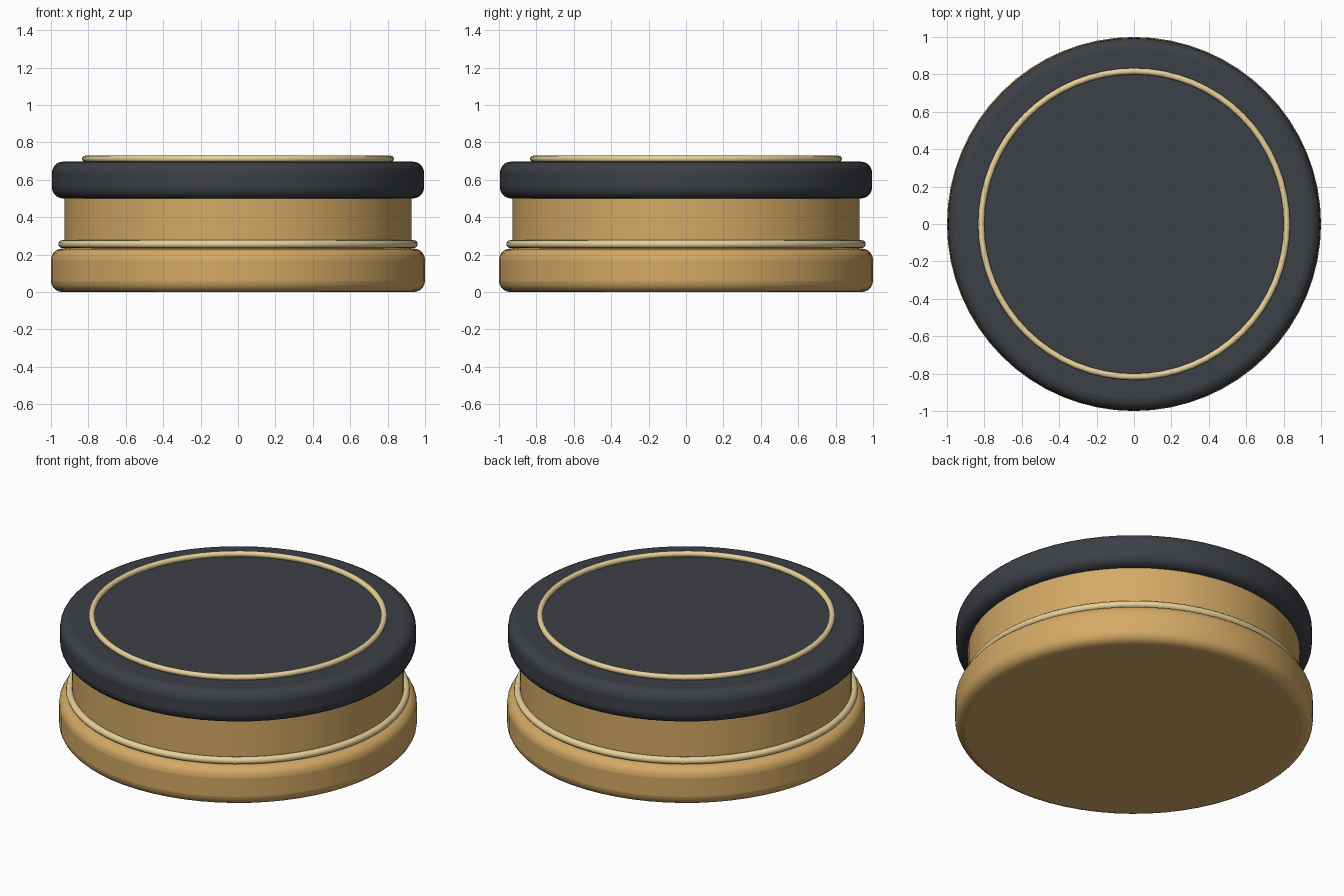
import bpy
import math

if "Cube" in bpy.data.objects:
    bpy.data.objects.remove(bpy.data.objects["Cube"])

SEGMENTS = 64


def material(name, color):
    mat = bpy.data.materials.new(name)
    mat.diffuse_color = (*color, 1)
    mat.use_nodes = True
    mat.node_tree.nodes["Principled BSDF"].inputs["Base Color"].default_value = mat.diffuse_color
    return mat


def finish(obj, name, mat):
    obj.name = name
    obj.data.materials.append(mat)
    bpy.ops.object.shade_smooth_by_angle(angle=math.radians(35))


def disc(name, radius, bottom, top, mat, bevel=0):
    bpy.ops.mesh.primitive_cylinder_add(
        vertices=SEGMENTS, radius=radius, depth=top - bottom,
        location=(0, 0, (bottom + top) / 2))
    obj = bpy.context.object
    if bevel:
        mod = obj.modifiers.new("rounded_rim", "BEVEL")
        mod.width = bevel
        mod.segments = 5
        mod.limit_method = "ANGLE"
        mod.angle_limit = math.radians(40)
    finish(obj, name, mat)


def ring(name, radius, thickness, z, mat):
    bpy.ops.mesh.primitive_torus_add(
        major_radius=radius, minor_radius=thickness, location=(0, 0, z),
        major_segments=SEGMENTS, minor_segments=12)
    finish(bpy.context.object, name, mat)


amber = material("amber", (0.66, 0.40, 0.13))
charcoal = material("charcoal", (0.045, 0.05, 0.06))
gold = material("pale_gold", (0.80, 0.64, 0.32))

# Rounded base and narrower body
disc("base", 1.0, 0.0, 0.232, amber, 0.06)
disc("body", 0.928, 0.20, 0.53, amber)

# Dark lid
disc("lid", 0.995, 0.50, 0.697, charcoal, 0.06)

# Decorative rings around the body and on the lid
ring("body_ring", 0.94, 0.021, 0.256, gold)
ring("lid_ring", 0.817, 0.017, 0.712, gold)
